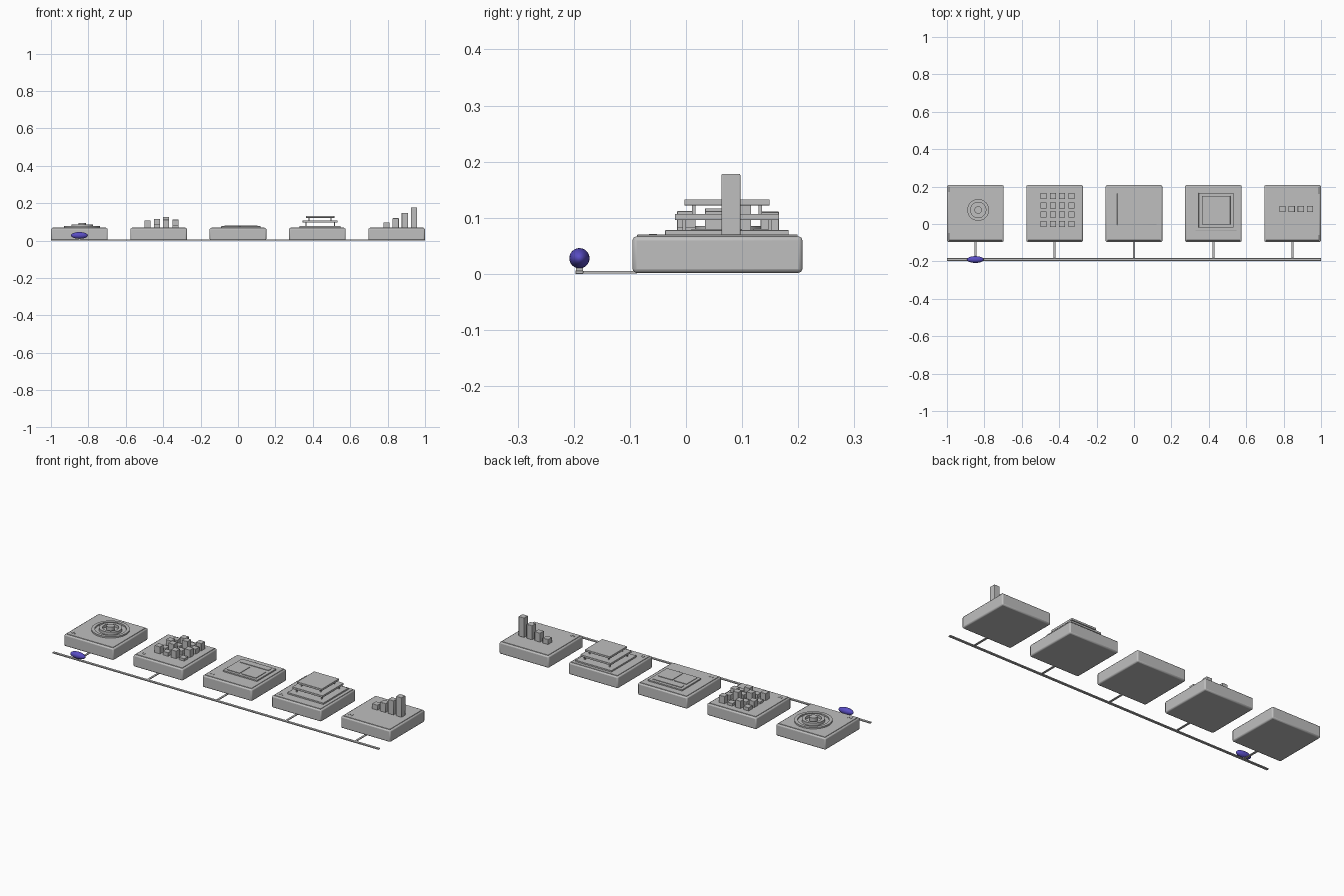
import bpy
import math

if "Cube" in bpy.data.objects:
    bpy.data.objects.remove(bpy.data.objects["Cube"])


def material(name, rgb):
    m = bpy.data.materials.new(name)
    m.diffuse_color = (*rgb, 1)
    m.use_nodes = True
    m.node_tree.nodes["Principled BSDF"].inputs["Base Color"].default_value = m.diffuse_color
    return m


GREY = material("light grey", (0.52, 0.52, 0.52))
BLUE = material("indigo blue", (0.10, 0.075, 0.55))


def finish(name, mat, bevel=0.0, segments=2):
    ob = bpy.context.object
    ob.name = name
    ob.data.materials.append(mat)
    if bevel:
        mod = ob.modifiers.new("bevel", 'BEVEL')
        mod.width = bevel
        mod.segments = segments
        bpy.ops.object.shade_smooth_by_angle()
    return ob


def box(name, x, y, z0, z1, sx, sy, bevel=0.0, mat=GREY):
    bpy.ops.mesh.primitive_cube_add(size=1, location=(x, y, (z0 + z1) / 2))
    bpy.context.object.scale = (sx, sy, z1 - z0)
    bpy.ops.object.transform_apply(location=False, rotation=False, scale=True)
    return finish(name, mat, bevel)


def ring(name, x, y, z0, z1, r_in, r_out, n=48):
    # Square-section ring swept around the z axis
    profile = [(r_in, z0), (r_out, z0), (r_out, z1), (r_in, z1)]
    verts = [(r * math.cos(i * math.tau / n), r * math.sin(i * math.tau / n), z)
             for i in range(n) for r, z in profile]
    faces = [(i * 4 + k, (i + 1) % n * 4 + k, (i + 1) % n * 4 + (k + 1) % 4, i * 4 + (k + 1) % 4)
             for i in range(n) for k in range(4)]
    faces = [f[::-1] for f in faces]
    me = bpy.data.meshes.new(name)
    me.from_pydata(verts, [], faces)
    ob = bpy.data.objects.new(name, me)
    ob.location = (x, y, 0)
    bpy.context.collection.objects.link(ob)
    bpy.ops.object.select_all(action='DESELECT')
    bpy.context.view_layer.objects.active = ob
    ob.select_set(True)
    bpy.ops.object.shade_smooth_by_angle()
    return finish(name, GREY)


TILE_Y, RAIL_Y, TOP = 0.056, -0.19, 0.069
CX = [-0.848 + 0.424 * i for i in range(5)]     # tile centres
FX = [x + 0.015 for x in CX]                    # feature centres
FY = 0.075

# Rail and the five tiles with connecting stubs
box("rail", 0, RAIL_Y, 0, 0.006, 2.0, 0.014, 0.001)
for x in CX:
    box("tile_body", x, TILE_Y, 0.002, 0.067, 0.303, 0.303, 0.007)
    box("tile_top_plate", x, TILE_Y, 0.064, 0.070, 0.286, 0.286, 0.001)
    box("connector", x, -0.137, 0.001, 0.005, 0.011, 0.1)
    for k in (0, 1):
        box("corner_tick", x - 0.122 + 0.014 * k, TILE_Y - 0.115, 0.069, 0.0715, 0.007, 0.014)

# Sliding marker on the rail
box("marker_foot", CX[0], RAIL_Y, 0.004, 0.013, 0.012, 0.012)
bpy.ops.mesh.primitive_uv_sphere_add(segments=32, ring_count=16, radius=1,
                                     location=(CX[0], RAIL_Y, 0.028))
bpy.context.object.scale = (0.045, 0.018, 0.018)
bpy.ops.object.transform_apply(location=False, rotation=False, scale=True)
bpy.ops.object.shade_smooth()
finish("marker", BLUE)

# Tile 1: target of concentric rings
ring("outer_ring", FX[0], FY, TOP, 0.078, 0.079, 0.096)
ring("inner_ring", FX[0], FY, TOP, 0.085, 0.041, 0.058)
bpy.ops.mesh.primitive_cylinder_add(vertices=32, radius=0.02, depth=0.026,
                                    location=(FX[0], FY, 0.082))
bpy.ops.object.shade_smooth_by_angle()
finish("centre_pin", GREY)

# Tile 2: grid of blocks with varied heights (front row first)
heights = [[0.109, 0.090, 0.112, 0.083],
           [0.082, 0.117, 0.094, 0.112],
           [0.104, 0.088, 0.127, 0.098],
           [0.088, 0.111, 0.085, 0.110]]
for j, row in enumerate(heights):
    for i, h in enumerate(row):
        box("grid_block", FX[1] + (i - 1.5) * 0.0495, FY + (j - 1.5) * 0.0495,
            TOP, h, 0.033, 0.033, 0.001)

# Tile 3: page panel with header strip and two columns
box("page", FX[2], FY + 0.004, TOP, 0.077, 0.21, 0.168, 0.001)
box("page_header", FX[2], FY + 0.058, 0.076, 0.080, 0.176, 0.026)
for sx, w, nm in ((-0.05, 0.076, "left_panel"), (0.044, 0.088, "right_panel")):
    box(nm, FX[2] + sx, FY - 0.02, 0.076, 0.080, w, 0.09)

# Tile 4: stacked decks on corner posts
decks = [(0.110, TOP, 0.078), (0.093, 0.096, 0.107), (0.076, 0.122, 0.133)]
for half, z0, z1 in decks:
    box("deck", FX[3], FY - 0.002, z0, z1, 2 * half, 2 * half, 0.001)
for off, z0, z1 in ((0.076, 0.077, 0.097), (0.059, 0.106, 0.123)):
    for sx in (-1, 1):
        for sy in (-1, 1):
            box("deck_post", FX[3] + sx * off, FY - 0.002 + sy * off, z0, z1, 0.006, 0.006)

# Tile 5: rising bars
for i, h in enumerate((0.098, 0.120, 0.148, 0.178)):
    box("chart_bar", 0.794 + 0.049 * i, 0.080, TOP, h, 0.034, 0.034, 0.002)
